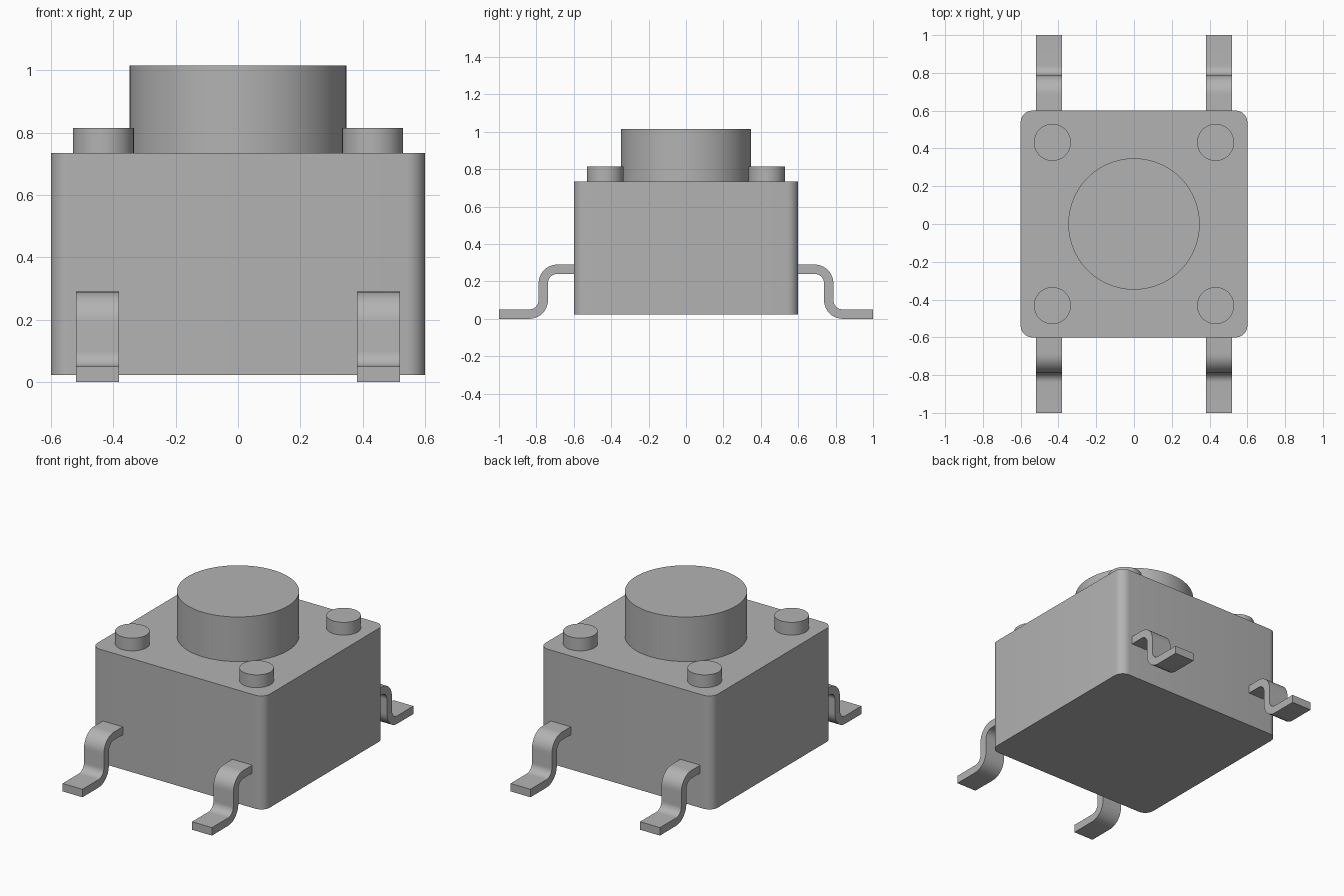
import bpy, bmesh
from math import sin, cos, pi, radians
from mathutils import Vector

if "Cube" in bpy.data.objects:
    bpy.data.objects.remove(bpy.data.objects["Cube"])

grey = bpy.data.materials.new("plain_grey")
grey.use_nodes = True
colour = (0.45, 0.45, 0.45, 1)
grey.diffuse_color = colour
grey.node_tree.nodes["Principled BSDF"].inputs["Base Color"].default_value = colour


def arc(cx, cy, r, start, end, steps=10):
    """Points on an arc, angles in degrees."""
    angles = [radians(start + (end - start) * i / steps) for i in range(steps + 1)]
    return [(cx + r * cos(a), cy + r * sin(a)) for a in angles]


def prism(name, outline, place, depth):
    """Extrude a closed 2D outline along the vector depth."""
    bm = bmesh.new()
    face = bm.faces.new([bm.verts.new(place(u, v)) for u, v in outline])
    extruded = bmesh.ops.extrude_face_region(bm, geom=[face])["geom"]
    moved = [g for g in extruded if isinstance(g, bmesh.types.BMVert)]
    bmesh.ops.translate(bm, verts=moved, vec=Vector(depth))
    bmesh.ops.recalc_face_normals(bm, faces=bm.faces)
    mesh = bpy.data.meshes.new(name)
    bm.to_mesh(mesh)
    bm.free()
    mesh.materials.append(grey)
    obj = bpy.data.objects.new(name, mesh)
    bpy.context.collection.objects.link(obj)
    bpy.ops.object.select_all(action="DESELECT")
    obj.select_set(True)
    bpy.context.view_layer.objects.active = obj
    bpy.ops.object.shade_smooth_by_angle(angle=radians(30))
    return obj


def upright(name, outline, bottom, top):
    return prism(name, outline, lambda x, y: (x, y, bottom), (0, 0, top - bottom))


def disc(x, y, r, sides):
    return arc(x, y, r, 0, 360, sides)[:-1]


# Housing with rounded vertical edges
half, corner = 0.6, 0.06
c = half - corner
outline = []
for k, (sx, sy) in enumerate([(1, 1), (-1, 1), (-1, -1), (1, -1)]):
    outline += arc(sx * c, sy * c, corner, 90 * k, 90 * k + 90, 8)
upright("housing", outline, 0.022, 0.735)

# Round push button
upright("button", disc(0, 0, 0.348, 64), 0.72, 1.015)

# S-bent lead outline in the (outward, up) plane
thick, bend = 0.05, 0.1
inner = bend - thick
lead = [(0.58, 0.29)]
lead += arc(0.688, 0.19, bend, 90, 0)
lead += arc(0.838, 0.1, inner, 180, 270)
lead += [(1.0, thick), (1.0, 0)]
lead += arc(0.838, 0.1, bend, 270, 180)
lead += arc(0.688, 0.19, inner, 0, 90)
lead += [(0.58, 0.24)]

# Corner posts and leads, one per corner
for side, sx in (("left", 1), ("right", -1)):
    for end, sy in (("front", -1), ("back", 1)):
        upright(f"post_{end}_{side}", disc(sx * 0.432, sy * 0.432, 0.098, 40), 0.72, 0.815)
        prism(f"lead_{end}_{side}", lead,
              lambda u, v: (sx * 0.45 - 0.069, sy * u, v), (0.138, 0, 0))
